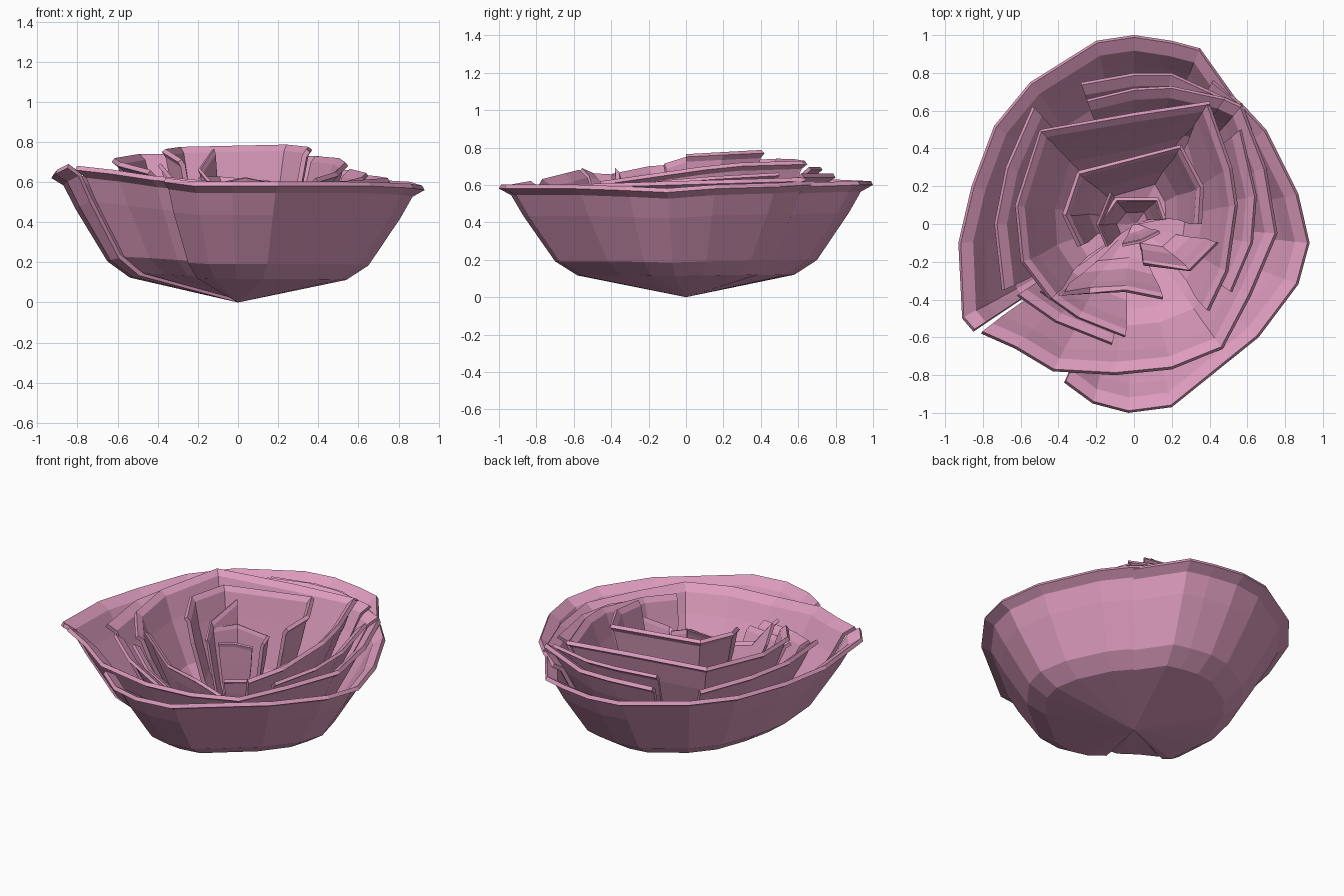
import bpy, bmesh, math

pink = bpy.data.materials.new("rose pink")
pink.diffuse_color = (0.72, 0.33, 0.51, 1)

# profiles: (radius fraction, height fraction) from base to rim
BOWL = [(0.58, 0.20), (0.70, 0.33), (0.87, 0.75), (0.935, 0.94), (1, 1)]
CUP = [(0.52, 0.12), (0.70, 0.32), (0.88, 0.75), (0.95, 0.96), (1, 1)]


def petal(name, profile, base, thick, rim, root_width=0.9):
    """Curved petal growing from the centre out to a rim of (x, y, z) points,
    with the lower rows narrowed to root_width."""
    polar, last = [], None
    for x, y, z in rim:
        a = math.atan2(y, x)
        if last is not None:
            while a < last - math.pi:
                a += 2 * math.pi
            while a > last + math.pi:
                a -= 2 * math.pi
        last = a
        polar.append((a, math.hypot(x, y), z))
    polar.sort()
    mid = (polar[0][0] + polar[-1][0]) / 2
    bm = bmesh.new()
    root = bm.verts.new((0, 0, base))
    rows = []
    for s, h in profile:
        taper = root_width + (1 - root_width) * min(1, h * 1.4)
        row = []
        for a, r, z in polar:
            a = mid + (a - mid) * taper
            row.append(bm.verts.new((r * s * math.cos(a), r * s * math.sin(a),
                                     base + (z - base) * h)))
        rows.append(row)
    for i in range(len(polar) - 1):
        bm.faces.new((root, rows[0][i + 1], rows[0][i]))
        for lo, hi in zip(rows, rows[1:]):
            bm.faces.new((lo[i], lo[i + 1], hi[i + 1], hi[i]))
    me = bpy.data.meshes.new(name)
    bm.to_mesh(me)
    bm.free()
    me.materials.append(pink)
    ob = bpy.data.objects.new(name, me)
    bpy.context.collection.objects.link(ob)
    mod = ob.modifiers.new("thickness", 'SOLIDIFY')
    mod.thickness = thick
    mod.offset = -1
    return ob


# outer petals
petal("outer_petal_back_left", BOWL, 0.0, 0.025, [
    (.55, .65, .59), (.35, .93, .6), (.2, .97, .6), (0, 1, .6), (-.2, .97, .6),
    (-.55, .75, .61), (-.74, .52, .61), (-.86, .2, .61), (-.93, -.1, .62),
    (-.91, -.5, .64), (-.85, -.57, .67)], 1)
petal("outer_petal_front_right", BOWL, 0.0, 0.025, [
    (-.37, -.84, .6), (-.22, -.95, .58), (-.03, -1, .58), (.2, -.97, .58),
    (.66, -.6, .58), (.87, -.32, .57), (.93, -.1, .56), (.87, .16, .58),
    (.7, .5, .59), (.57, .64, .6), (.42, .76, .6)], 0.98)

# second ring
petal("second_petal_front", BOWL, 0.015, 0.025, [
    (-.81, -.58, .66), (-.63, -.66, .64), (-.43, -.78, .61), (-.1, -.8, .58),
    (.2, -.77, .58), (.47, -.66, .58), (.62, -.38, .59), (.76, -.05, .6),
    (.7, .3, .61), (.57, .64, .62)], 1)
petal("second_petal_left", BOWL, 0.05, 0.025, [
    (-.54, .62, .63), (-.68, .3, .64), (-.74, 0, .64), (-.7, -.35, .63)], 1)
petal("second_petal_back", BOWL, 0.05, 0.025, [
    (.57, .63, .64), (.2, .8, .64), (0, .8, .64), (-.28, .75, .63)], 1)
petal("third_petal_back", BOWL, 0.07, 0.02, [
    (.48, .67, .68), (.2, .73, .68), (0, .72, .68), (-.25, .66, .67)], 1)
petal("third_petal_right", BOWL, 0.07, 0.02, [
    (.52, -.36, .58), (.63, -.1, .61), (.65, .15, .63), (.57, .5, .65)], 1)

# inner tall petals
petal("inner_petal_left", CUP, 0.08, 0.025, [
    (.4, .65, .71), (0, .59, .72), (-.5, .5, .72), (-.63, .1, .70),
    (-.6, -.2, .68), (-.45, -.4, .64)])
petal("inner_petal_right", CUP, 0.09, 0.025, [
    (.4, -.46, .6), (.5, -.25, .63), (.55, .1, .68), (.52, .3, .70), (.4, .64, .71)])
petal("inner_cup_back", CUP, 0.1, 0.025, [
    (.36, 0, .75), (.37, .2, .76), (.25, .42, .77), (-.3, .28, .76),
    (-.38, .05, .75), (-.3, -.12, .70)])

# low front petals
petal("front_petal_outer", BOWL, 0.06, 0.02, [
    (-.62, -.38, .6), (-.42, -.52, .55), (-.12, -.64, .5)], 1)
petal("front_petal_left", CUP, 0.1, 0.02, [
    (-.5, -.36, .56), (-.3, -.5, .5), (-.05, -.6, .46)])
petal("front_petal_middle", CUP, 0.1, 0.02, [
    (-.4, -.38, .68), (-.25, -.37, .5), (-.05, -.36, .45), (.15, -.4, .42)])
petal("front_petal_right", CUP, 0.1, 0.02, [
    (.05, -.22, .42), (.3, -.25, .5), (.45, -.1, .6)])

# centre bud
petal("bud_back", CUP, 0.1, 0.02, [
    (.17, .03, .6), (.13, .14, .6), (-.1, .14, .62), (-.2, .0, .62)])
petal("bud_left", CUP, 0.1, 0.015, [
    (-.13, .17, .76), (-.2, 0, .66), (-.15, -.12, .6)])
petal("bud_front", CUP, 0.1, 0.015, [
    (-.06, -.12, .6), (.04, -.1, .62), (.14, -.05, .6)])
